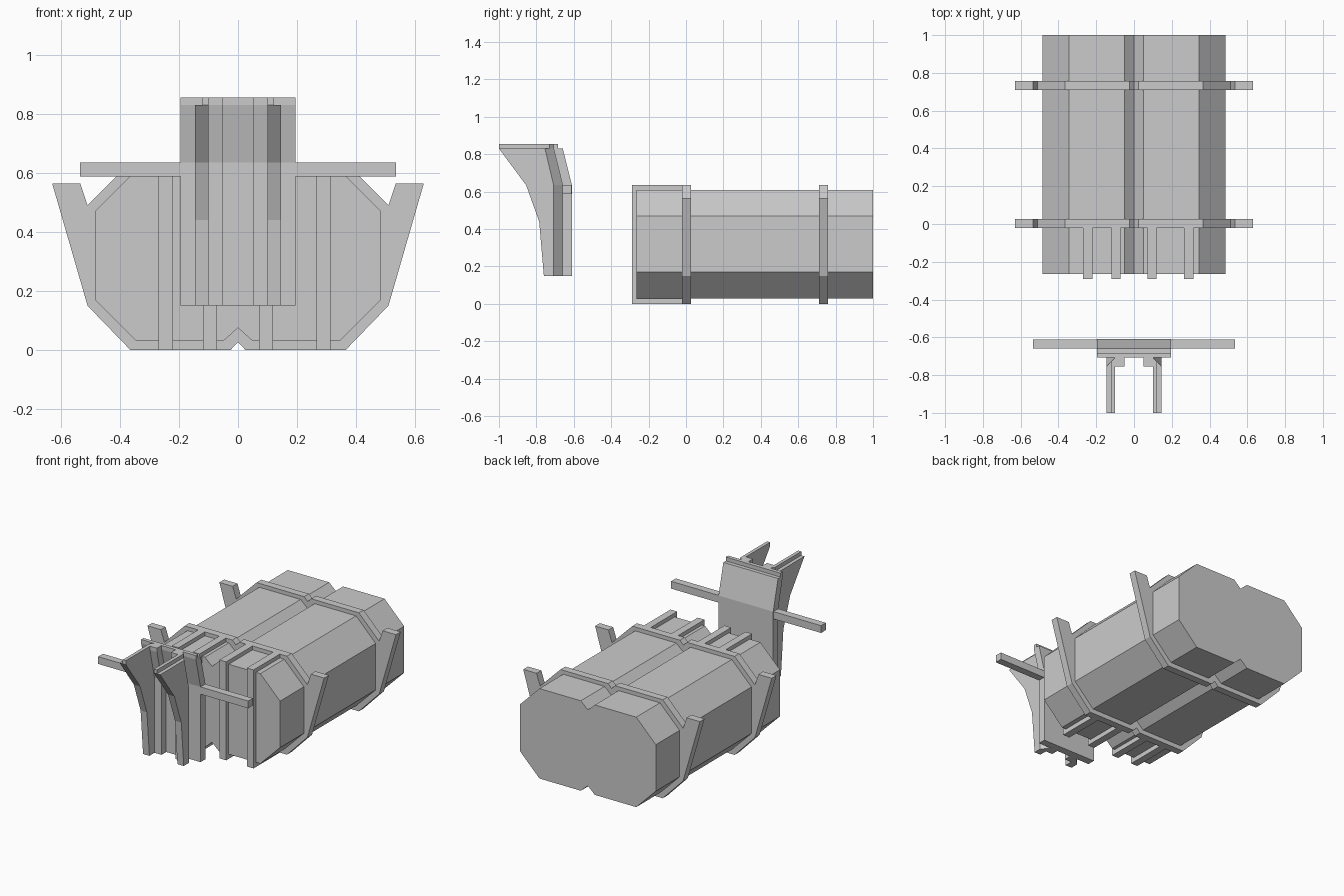
import bpy, bmesh

if "Cube" in bpy.data.objects:
    bpy.data.objects.remove(bpy.data.objects["Cube"])


def loft(name, sections, mirror=False):
    """Skin a list of matching closed 3D sections and cap both ends."""
    bm = bmesh.new()
    rings = [[bm.verts.new(p) for p in s] for s in sections]
    n = len(rings[0])
    for a, b in zip(rings, rings[1:]):
        for i in range(n):
            j = (i + 1) % n
            bm.faces.new((a[i], a[j], b[j], b[i]))
    bm.faces.new(rings[0])
    bm.faces.new(rings[-1])
    bmesh.ops.recalc_face_normals(bm, faces=bm.faces)
    mesh = bpy.data.meshes.new(name)
    bm.to_mesh(mesh)
    bm.free()
    ob = bpy.data.objects.new(name, mesh)
    bpy.context.collection.objects.link(ob)
    if mirror:
        ob.modifiers.new("Mirror", 'MIRROR')
    return ob


def box(name, x0, x1, y0, y1, z0, z1):
    ring = [(x0, y0), (x1, y0), (x1, y1), (x0, y1)]
    return loft(name, [[(x, y, z) for x, y in ring] for z in (z0, z1)])


def extrude_y(name, half, y0, y1):
    """Extrude a left/right symmetric XZ outline; half runs bottom to top."""
    outline = half + [(-x, z) for x, z in reversed(half) if x > 0]
    return loft(name, [[(x, y, z) for x, z in outline] for y in (y0, y1)])


# Twin-lobed faceted body
extrude_y("body", [(0, .075), (.05, .03), (.345, .03), (.485, .17), (.485, .47),
                   (.345, .61), (.05, .61), (0, .565)], -.265, 1.0)

# Two frames with side horns
frame = [(0, .027), (.025, 0), (.365, 0), (.51, .15), (.63, .565), (.535, .565),
         (.51, .49), (.365, .635), (.025, .635), (0, .61)]
for name, y in (("front_frame", -.022), ("rear_frame", .71)):
    extrude_y(name, frame, y, y + .048)

# Ribs wrapping the front of the body
for i, x in enumerate((-.245, -.095, .095, .29)):
    box(f"front_rib_{i + 1}", x - .024, x + .024, -.29, -.022, 0, .635)

# Detached shield plate, bent forward at the top, with a raised lip and crossbar
plate = [(.15, -.66, -.61), (.635, -.66, -.61), (.83, -.708, -.659)]
loft("shield_plate", [[(-.195, f, z), (.195, f, z), (.195, b, z), (-.195, b, z)]
                      for z, f, b in plate])
box("shield_lip", -.195, .195, -.708, -.684, .83, .855)
box("crossbar", -.535, .535, -.66, -.612, .588, .635)

# Inner ribs on the shield
inner = [(.15, -.66), (.635, -.66), (.83, -.706), (.855, -.706)]
loft("inner_rib", [[(.05, b - .048, z), (.1, b - .048, z), (.1, b, z), (.05, b, z)]
                   for z, b in inner], mirror=True)

# Flaring fins on the shield with chamfered roots
fin = [(.15, -.66, -.76), (.44, -.66, -.785), (.635, -.66, -.855), (.83, -.706, -1.0)]
loft("fin", [[(.1, b, z), (.145, b - .048, z), (.145, f, z), (.1, f, z)]
             for z, b, f in fin], mirror=True)
loft("fin_ridge", [[(.1, -.706, z), (.122, -.73, z), (.122, -1.0, z), (.1, -1.0, z)]
                   for z in (.83, .855)], mirror=True)
